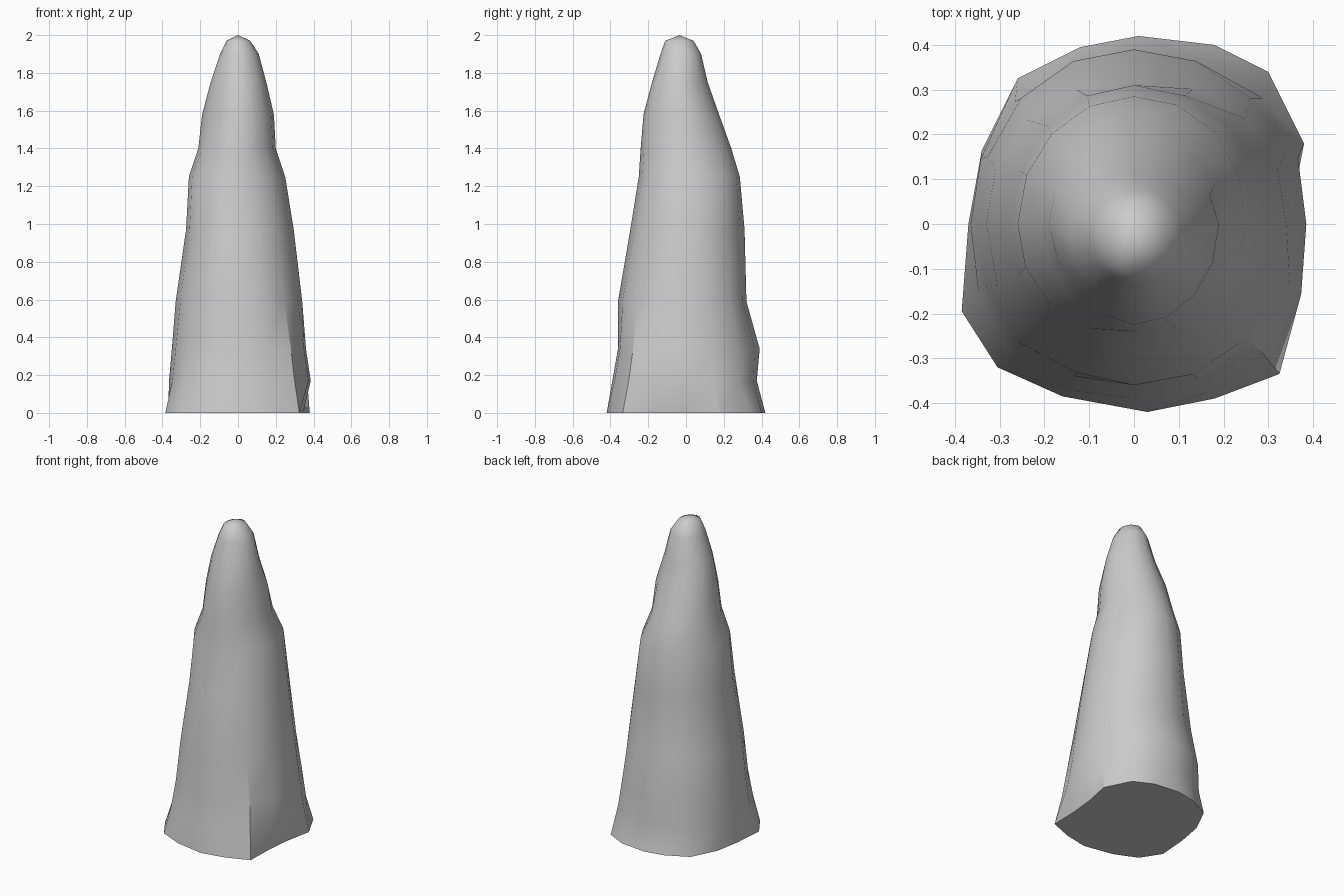
import bpy, bmesh
from math import sin, cos, pi

if "Cube" in bpy.data.objects:
    bpy.data.objects.remove(bpy.data.objects["Cube"])

N = 16

# Irregular foot outline, counter-clockwise from +x
base = [(.345, 0), (.38, .18), (.30, .34), (.18, .40), (.01, .42), (-.12, .395),
        (-.26, .325), (-.34, .165), (-.37, 0), (-.385, -.195), (-.305, -.32),
        (-.16, -.385), (.03, -.42), (.18, -.39), (.325, -.335), (.33, -.15)]

# Height, x min/max, y min/max, then bulge of the right and left diagonals
# (back right, back left, front left, front right)
levels = [
    (.17, -.365, .385, -.39, .375, 1.06, 1.03, 1.06, 1.10),
    (.34, -.35, .36, -.36, .39, 1.02, 1.02, 1.04, 1.10),
    (.59, -.33, .34, -.36, .32, 1.04, 1.03, 1.00, 1.02),
    (.97, -.275, .295, -.295, .31, 1.00, 1.00, 1.02, 1.00),
    (1.25, -.26, .25, -.25, .285, 1.02, 1.00, 1.02, 1.00),
    (1.40, -.21, .20, -.24, .24, .95, 1.02, .95, 1.00),
    (1.58, -.19, .19, -.225, .175, .93, 1.02, .93, 1.00),
    (1.75, -.145, .15, -.18, .115, .96, 1.00, .95, 1.00),
    (1.90, -.095, .11, -.135, .08, 1, 1, 1, 1),
    (1.97, -.06, .065, -.11, .04, 1, 1, 1, 1),
]


def ring_points(level):
    z, x0, x1, y0, y1, *bulge = level
    cy = (y0 + y1) / 2 if z > 1.7 else 0
    pts = []
    for i in range(N):
        a = 2 * pi * i / N
        k = 1 + (bulge[i * 4 // N] - 1) * sin(2 * a) ** 2
        c, s = cos(a) * k, sin(a) * k
        pts.append((c * (x1 if c > 0 else -x0),
                    cy + s * (y1 - cy if s > 0 else cy - y0), z))
    return pts


# Tapering rock spire lofted through the rings
bm = bmesh.new()
rings = [[bm.verts.new((x, y, 0)) for x, y in base]]
rings += [[bm.verts.new(p) for p in ring_points(l)] for l in levels]
for lo, hi in zip(rings, rings[1:]):
    for i in range(N):
        j = (i + 1) % N
        bm.faces.new((lo[i], lo[j], hi[j], hi[i]))

# Rounded tip and flat underside
tip = bm.verts.new((0, -.035, 2))
for i in range(N):
    bm.faces.new((rings[-1][i], rings[-1][(i + 1) % N], tip))
bottom = bm.faces.new(rings[0][::-1])
for f in bm.faces:
    f.smooth = f is not bottom
for e in bottom.edges:
    e.smooth = False

# Sharp creases at the foot: front right corner and back right notch
for column, count in ((14, 3), (1, 1)):
    for k in range(count):
        e = bm.edges.get((rings[k][column], rings[k + 1][column]))
        e.smooth = False

mesh = bpy.data.meshes.new("rock_spire")
bm.to_mesh(mesh)
bm.free()
spire = bpy.data.objects.new("rock_spire", mesh)
bpy.context.collection.objects.link(spire)
